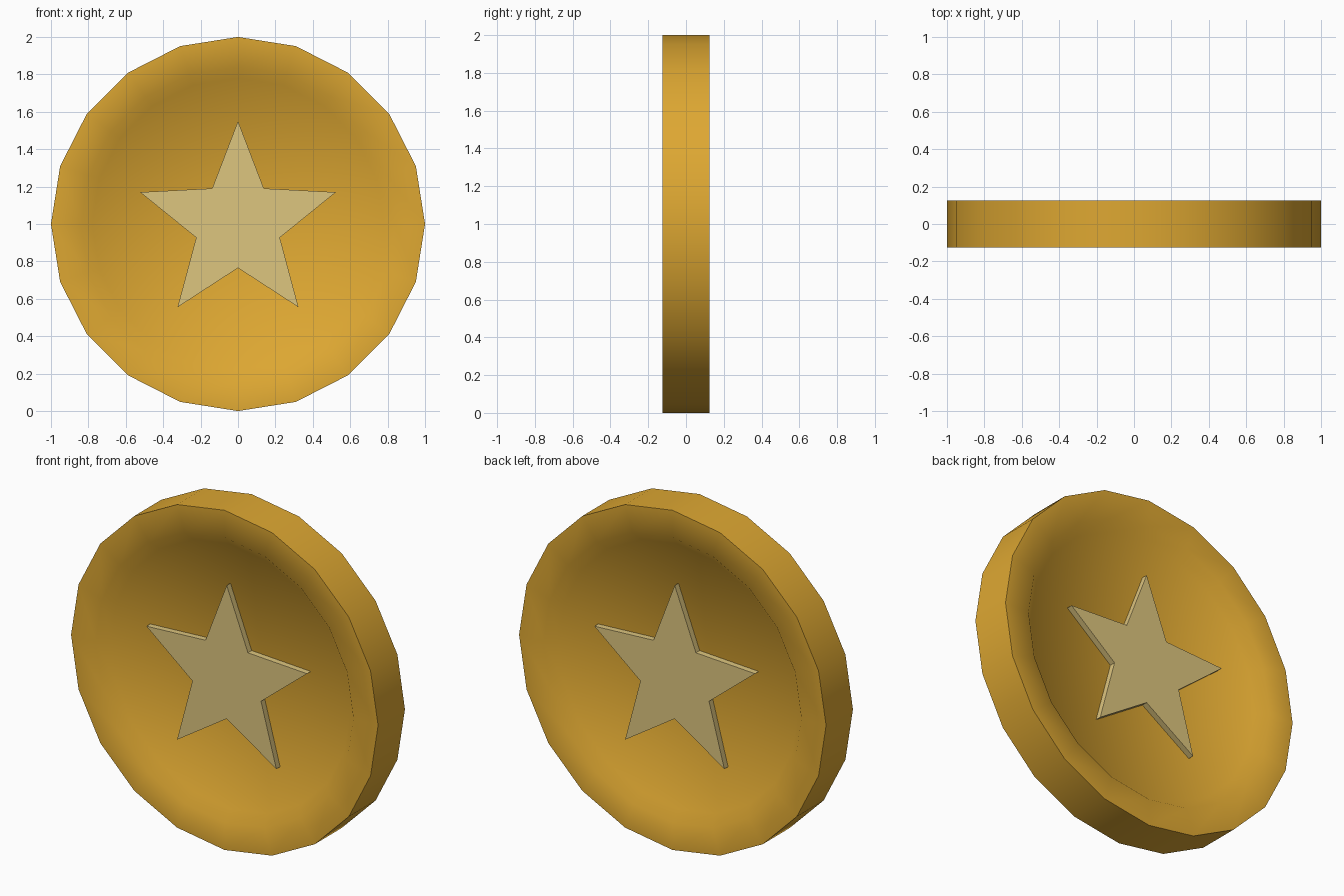
import bpy, bmesh, math

if "Cube" in bpy.data.objects:
    bpy.data.objects.remove(bpy.data.objects["Cube"])

SIDES = 20
# Half of the coin's section: (radius, half thickness) from floor edge out to the rim
PROFILE = [(0.78, 0.07), (0.84, 0.125), (1.0, 0.125)]
STAR_OUTER, STAR_INNER = 0.55, 0.235
STAR_TOP, STAR_BASE = 0.105, 0.065


def material(name, rgb):
    m = bpy.data.materials.new(name)
    m.diffuse_color = (*rgb, 1.0)
    m.use_nodes = True
    m.node_tree.nodes["Principled BSDF"].inputs["Base Color"].default_value = m.diffuse_color
    return m


def finish(bm, name, mat):
    bmesh.ops.recalc_face_normals(bm, faces=bm.faces)
    mesh = bpy.data.meshes.new(name)
    bm.to_mesh(mesh)
    bm.free()
    mesh.materials.append(mat)
    obj = bpy.data.objects.new(name, mesh)
    bpy.context.collection.objects.link(obj)
    return obj


def ring(bm, radii, y):
    """Closed loop of points around the y axis, starting at the top."""
    n = len(radii)
    return [bm.verts.new((r * math.sin(2 * math.pi * i / n), y,
                          1 + r * math.cos(2 * math.pi * i / n)))
            for i, r in enumerate(radii)]


def bridge(bm, a, b):
    n = len(a)
    for i in range(n):
        j = (i + 1) % n
        bm.faces.new((a[i], a[j], b[j], b[i]))


gold = material("gold", (0.73, 0.39, 0.032))
pale_gold = material("pale gold", (0.73, 0.565, 0.212))

# Coin: dished on both faces, with a raised rim
bm = bmesh.new()
section = [(r, -y) for r, y in PROFILE] + [(r, y) for r, y in reversed(PROFILE)]
rings = [ring(bm, [r] * SIDES, y) for r, y in section]
for a, b in zip(rings, rings[1:]):
    bridge(bm, a, b)
for edge_ring, y in ((rings[0], -PROFILE[0][1]), (rings[-1], PROFILE[0][1])):
    centre = bm.verts.new((0, y, 1))
    for i in range(SIDES):
        bm.faces.new((centre, edge_ring[i], edge_ring[(i + 1) % SIDES]))
coin = finish(bm, "coin", gold)
bpy.context.view_layer.objects.active = coin
coin.select_set(True)
bpy.ops.object.shade_smooth_by_angle(angle=math.radians(60))

# Raised five-pointed star on each face
for name, side in (("front_star", -1), ("back_star", 1)):
    bm = bmesh.new()
    radii = [STAR_OUTER, STAR_INNER] * 5
    base = ring(bm, radii, side * STAR_BASE)
    top = ring(bm, radii, side * STAR_TOP)
    bridge(bm, base, top)
    bm.faces.new(base)
    bm.faces.new(top)
    finish(bm, name, pale_gold)
